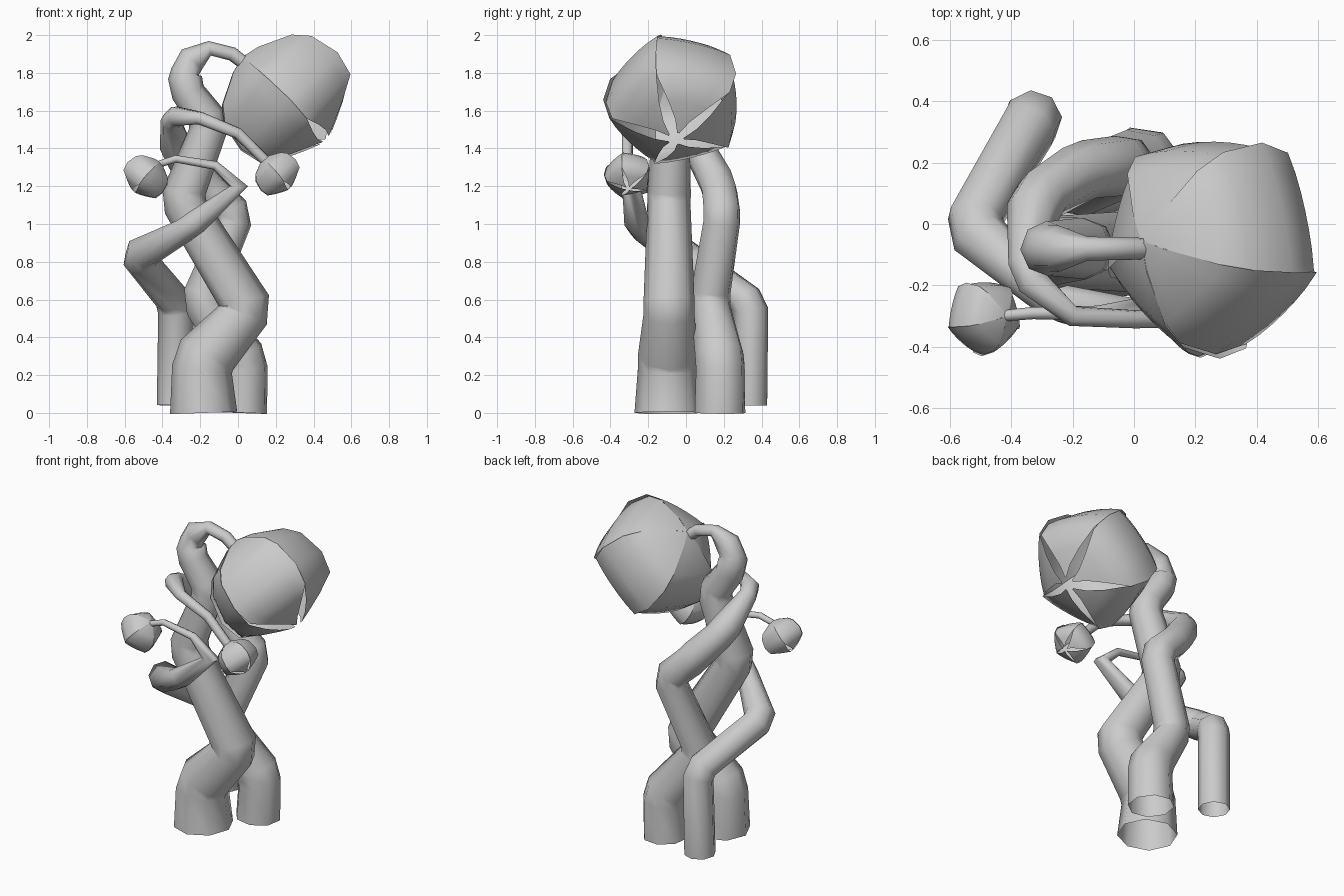
import bpy, bmesh, math
from mathutils import Vector

cube = bpy.data.objects.get("Cube")
if cube:
    bpy.data.objects.remove(cube)

grey = bpy.data.materials.new("plain_grey")
grey.use_nodes = True
GREY = (0.6, 0.6, 0.6, 1)
grey.diffuse_color = GREY
grey.node_tree.nodes["Principled BSDF"].inputs["Base Color"].default_value = GREY


def finish(obj, angle):
    """Give the part its colour and smooth shading with sharp creases."""
    bpy.ops.object.select_all(action='DESELECT')
    obj.select_set(True)
    bpy.context.view_layer.objects.active = obj
    if obj.type == 'CURVE':
        bpy.ops.object.convert(target='MESH')
        obj = bpy.context.object
    obj.data.materials.clear()
    obj.data.materials.append(grey)
    bpy.ops.object.shade_smooth_by_angle(angle=math.radians(angle))


def round_bends(points, cut=.042):
    """Split each bend of a thick stem in two, keeping its outer side in place."""
    result = [points[0]]
    for before, here, after in zip(points, points[1:], points[2:]):
        p, r = Vector(here[:3]), here[3]
        if r < .05:
            result.append(here)
            continue
        a = p + (Vector(before[:3]) - p).normalized() * cut
        b = p + (Vector(after[:3]) - p).normalized() * cut
        push = (p - (a + b) / 2) * .8
        result += [(*(a + push), r), (*(b + push), r)]
    return result + [points[-1]]


def stem(name, points):
    """Open eight-sided tube along (x, y, z, radius) points."""
    points = round_bends(points)
    curve = bpy.data.curves.new(name, 'CURVE')
    curve.dimensions = '3D'
    curve.bevel_depth = 1
    curve.bevel_resolution = 2
    spline = curve.splines.new('POLY')
    spline.points.add(len(points) - 1)
    for p, (x, y, z, r) in zip(spline.points, points):
        p.co = (x, y, z, 1)
        p.radius = r
    obj = bpy.data.objects.new(name, curve)
    bpy.context.collection.objects.link(obj)
    finish(obj, 75)


# Petal outline: distance along the axis, radius, share of the sector filled
PETAL = [(-.02, .01, 1), (.0, .1, 1), (.08, .275, 1.02), (.16, .345, 1.03), (.32, .38, 1.04),
         (.45, .35, 1), (.52, .23, .82), (.565, .13, .55), (.595, .05, .2)]


def bud(name, base, axis, size, turn=-17, petals=5, cols=6):
    """Closed flower bud whose petals leave a star-shaped gap at the tip."""
    axis = Vector(axis).normalized()
    side = Vector((0, 1, 0))
    up = side.cross(axis).normalized()
    if up.z < 0:
        up = -up
    half = math.pi / petals
    bm = bmesh.new()
    for k in range(petals):
        middle = math.radians(turn) + half * (2 * k + 1)
        rows = []
        for u, r, fill in PETAL:
            row = []
            for c in range(cols + 1):
                s = 2 * c / cols - 1
                a = middle + s * half * fill
                # petals are nearly flat across and overlap at one edge
                rr = r * (.85 + .13 * (s * fill) ** 2 + .02 * s)
                offset = axis * u + up * rr * math.cos(a) + side * rr * math.sin(a)
                row.append(bm.verts.new(Vector(base) + offset * size))
            rows.append(row)
        for lo, hi in zip(rows, rows[1:]):
            for c in range(cols):
                bm.faces.new((lo[c], lo[c + 1], hi[c + 1], hi[c]))
    bmesh.ops.recalc_face_normals(bm, faces=bm.faces)
    mesh = bpy.data.meshes.new(name)
    bm.to_mesh(mesh)
    bm.free()
    obj = bpy.data.objects.new(name, mesh)
    bpy.context.collection.objects.link(obj)
    finish(obj, 50)


# Thick stem that carries the large bud
stem("main_stem", [
    (-.182, -.095, 0, .178), (-.18, -.095, .27, .16), (.035, -.09, .555, .135),
    (-.285, -.09, 1.13, .115), (-.16, -.08, 1.53, .1), (-.275, -.08, 1.735, .09),
    (-.265, -.08, 1.84, .075), (-.15, -.08, 1.93, .039), (-.03, -.08, 1.9, .037),
    (.06, -.08, 1.83, .035)])

# Rear stem that curls round to the front
stem("rear_stem", [
    (.02, .18, 0, .138), (.02, .18, .27, .133), (-.18, .13, .6, .108), (-.03, .19, 1.04, .1),
    (-.17, .17, 1.2, .097), (-.315, .07, 1.38, .09), (-.345, -.16, 1.56, .055),
    (-.2, -.3, 1.56, .035), (.0, -.31, 1.48, .03), (.15, -.31, 1.33, .028)])

# Side stem that bends out and back across the front
stem("side_stem", [
    (-.335, .335, .04, .095), (-.335, .33, .57, .095), (-.515, -.01, .83, .093),
    (-.25, -.25, .99, .066), (.005, -.29, 1.2, .048), (-.12, -.29, 1.31, .024),
    (-.33, -.29, 1.345, .02), (-.44, -.3, 1.31, .018)])

# Buds
bud("large_bud", (.04, -.055, 1.87), (.71, 0, -.7), 1)
bud("small_bud_rear_stem", (.14, -.305, 1.34), (.66, 0, -.75), .34)
bud("small_bud_side_stem", (-.42, -.3, 1.325), (-.66, 0, -.75), .34)
